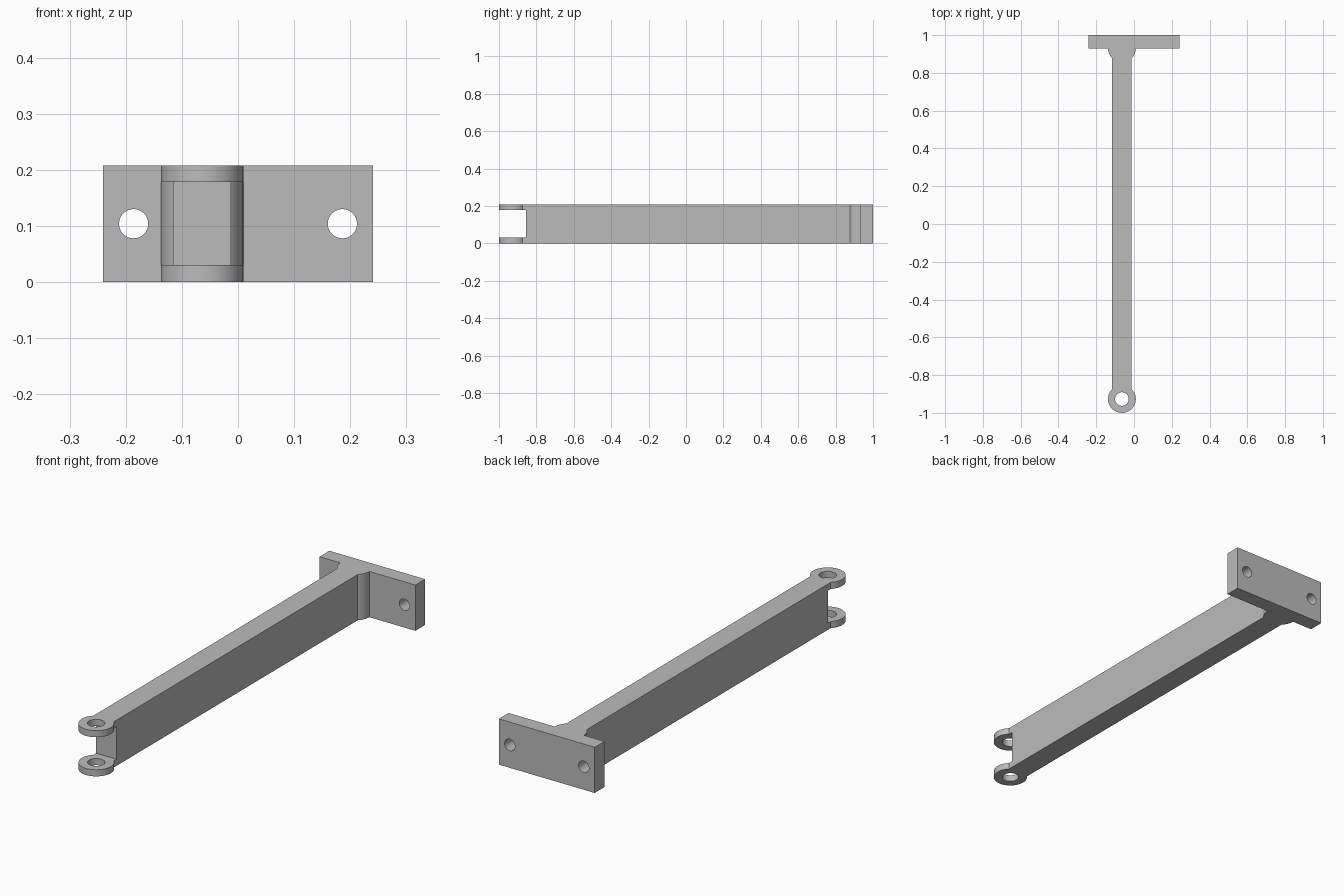
import bpy, bmesh, math
from mathutils import Matrix

if "Cube" in bpy.data.objects:
    bpy.data.objects.remove(bpy.data.objects["Cube"])

HEIGHT = 0.208
AXIS_X = -0.064       # centre line of the arm
HALF = 0.0515         # half width of the arm
BOSS = 0.0735         # radius of the fork eyes and of the root boss
EYE_Y = -0.9265
PLATE_Y = 0.93
PLATE_X = 0.241

grey = bpy.data.materials.new("plain grey")
grey.use_nodes = True
grey.diffuse_color = (0.5, 0.5, 0.5, 1)
grey.node_tree.nodes["Principled BSDF"].inputs["Base Color"].default_value = (0.5, 0.5, 0.5, 1)


def make_object(name, bm):
    bmesh.ops.recalc_face_normals(bm, faces=bm.faces)
    mesh = bpy.data.meshes.new(name)
    bm.to_mesh(mesh)
    bm.free()
    obj = bpy.data.objects.new(name, mesh)
    mesh.materials.append(grey)
    bpy.context.collection.objects.link(obj)
    return obj


def arc(cy, start, end, steps):
    angles = [start + (end - start) * i / steps for i in range(steps + 1)]
    return [(AXIS_X + BOSS * math.cos(a), cy + BOSS * math.sin(a)) for a in angles]


def cylinder(name, radius, depth, matrix):
    bm = bmesh.new()
    bmesh.ops.create_cone(bm, cap_ends=True, segments=48, radius1=radius,
                          radius2=radius, depth=depth, matrix=matrix)
    return make_object(name, bm)


# Plan outline: wall plate, rounded root, straight arm, round eye
meet = math.acos(HALF / BOSS)
outline = [(PLATE_X, PLATE_Y), (PLATE_X, 1), (-PLATE_X, 1), (-PLATE_X, PLATE_Y)]
outline += arc(PLATE_Y, -math.pi, -math.pi + meet, 10)
outline += arc(EYE_Y, math.pi - meet, 2 * math.pi + meet, 56)
outline += arc(PLATE_Y, -meet, 0, 10)

bm = bmesh.new()
base = bm.faces.new([bm.verts.new((x, y, 0)) for x, y in outline])
extruded = bmesh.ops.extrude_face_region(bm, geom=[base])["geom"]
bmesh.ops.translate(bm, vec=(0, 0, HEIGHT),
                    verts=[v for v in extruded if isinstance(v, bmesh.types.BMVert)])
bracket = make_object("bracket_arm", bm)

# Cutters: fork slot, pin hole, two screw holes
bm = bmesh.new()
bmesh.ops.create_cube(bm, size=1, matrix=Matrix.Translation((AXIS_X, -0.98, HEIGHT / 2))
                      @ Matrix.Diagonal((0.3, 0.25, 0.148, 1)))
cutters = [make_object("fork_slot_cutter", bm)]
cutters.append(cylinder("pin_hole_cutter", 0.036, 1,
                        Matrix.Translation((AXIS_X, EYE_Y, HEIGHT / 2))))
for side, x in (("right", -0.186), ("left", 0.186)):
    cutters.append(cylinder(side + "_screw_hole_cutter", 0.026, 0.3,
                            Matrix.Translation((x, 0.96, HEIGHT / 2))
                            @ Matrix.Rotation(math.pi / 2, 4, "X")))

bpy.ops.object.select_all(action="DESELECT")
bracket.select_set(True)
bpy.context.view_layer.objects.active = bracket
for cutter in cutters:
    mod = bracket.modifiers.new(cutter.name, "BOOLEAN")
    mod.operation = "DIFFERENCE"
    mod.solver = "EXACT"
    mod.object = cutter
    bpy.ops.object.modifier_apply(modifier=mod.name)
for cutter in cutters:
    bpy.data.objects.remove(cutter)

bpy.ops.object.shade_smooth_by_angle(angle=math.radians(30))
